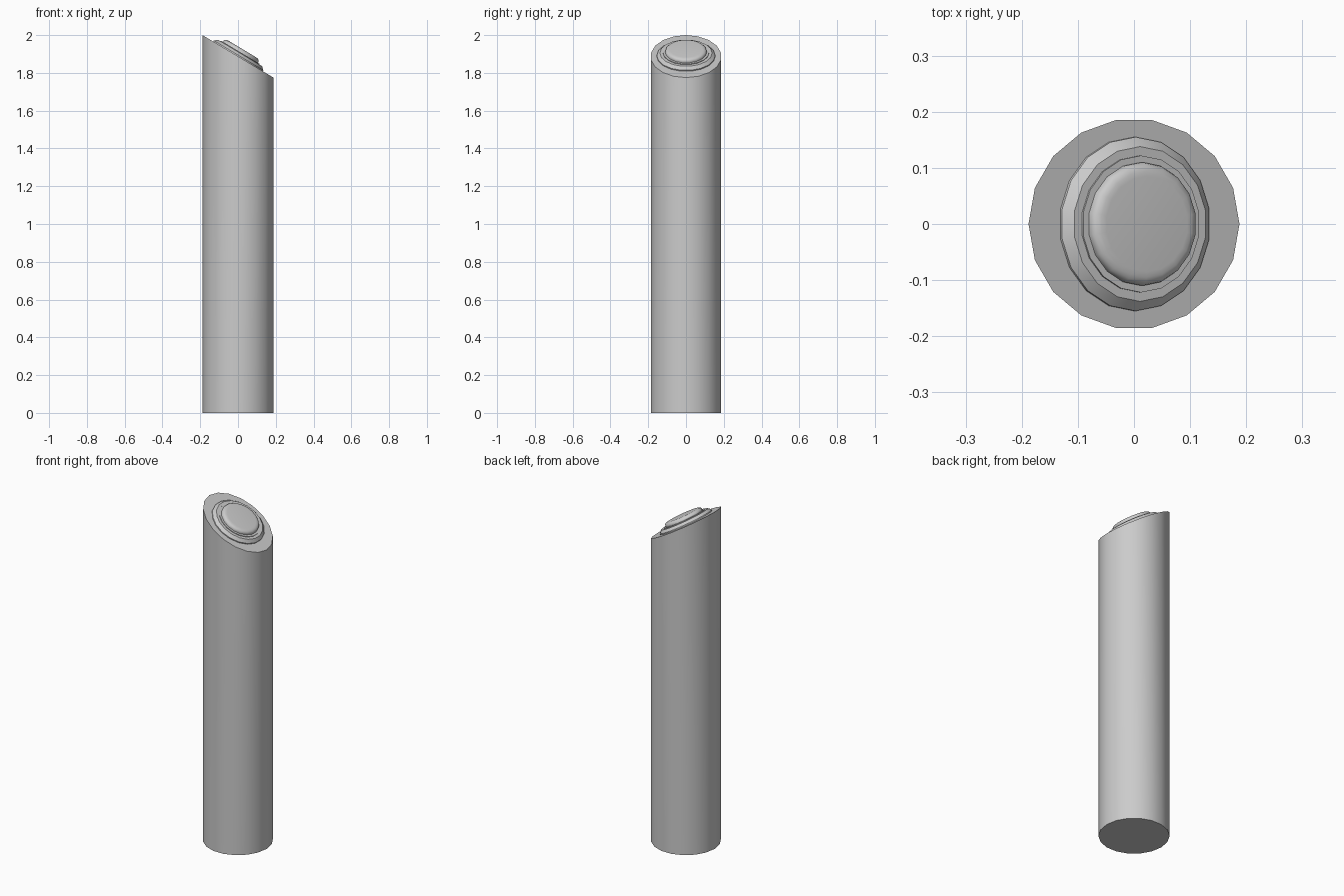
import bpy, bmesh, math
from mathutils import Matrix

if "Cube" in bpy.data.objects:
    bpy.data.objects.remove(bpy.data.objects["Cube"])

SIDES = 18
RADIUS = 0.188
MID_Z = 1.8875                      # height of the slanted face on the axis
SLOPE = (2.0 - MID_Z) / RADIUS
TILT = math.atan(SLOPE)


def lathe(name, profile, start, matrix=None, slant_top=False):
    """Revolve (radius, height) points into a faceted closed solid."""
    bm = bmesh.new()
    rings = []
    for r, h in profile:
        ring = []
        for i in range(SIDES):
            a = start + 2 * math.pi * i / SIDES
            ring.append(bm.verts.new((r * math.cos(a), r * math.sin(a), h)))
        rings.append(ring)
    for low, high in zip(rings, rings[1:]):
        for i in range(SIDES):
            j = (i + 1) % SIDES
            bm.faces.new((low[i], low[j], high[j], high[i]))
    bm.faces.new(rings[0][::-1])
    bm.faces.new(rings[-1])
    if slant_top:
        for v in rings[-1]:
            v.co.z -= SLOPE * v.co.x
    if matrix:
        bm.transform(matrix)
    mesh = bpy.data.meshes.new(name)
    bm.to_mesh(mesh)
    bm.free()
    obj = bpy.data.objects.new(name, mesh)
    bpy.context.collection.objects.link(obj)
    bpy.ops.object.select_all(action='DESELECT')
    obj.select_set(True)
    bpy.context.view_layer.objects.active = obj
    bpy.ops.object.shade_smooth_by_angle(angle=math.radians(30))
    return obj


# post with a slanted top
lathe("post", [(RADIUS, 0), (RADIUS, MID_Z)], 0, slant_top=True)

# parts lying on the slanted face
face = Matrix.Translation((0, 0, MID_Z)) @ Matrix.Rotation(TILT, 4, 'Y')
quarter = math.pi / 2

# chamfered bezel ring
lathe("bezel", [(0.155, -0.01), (0.155, 0.006), (0.138, 0.021)], quarter, face)
# thin collar around the button
lathe("collar", [(0.122, 0.01), (0.122, 0.025)], quarter, face)
# push button with a rounded rim
lathe("button", [(0.11, 0.015), (0.11, 0.030), (0.108, 0.036),
                 (0.103, 0.041), (0.095, 0.044), (0.085, 0.045)],
      quarter, face)
